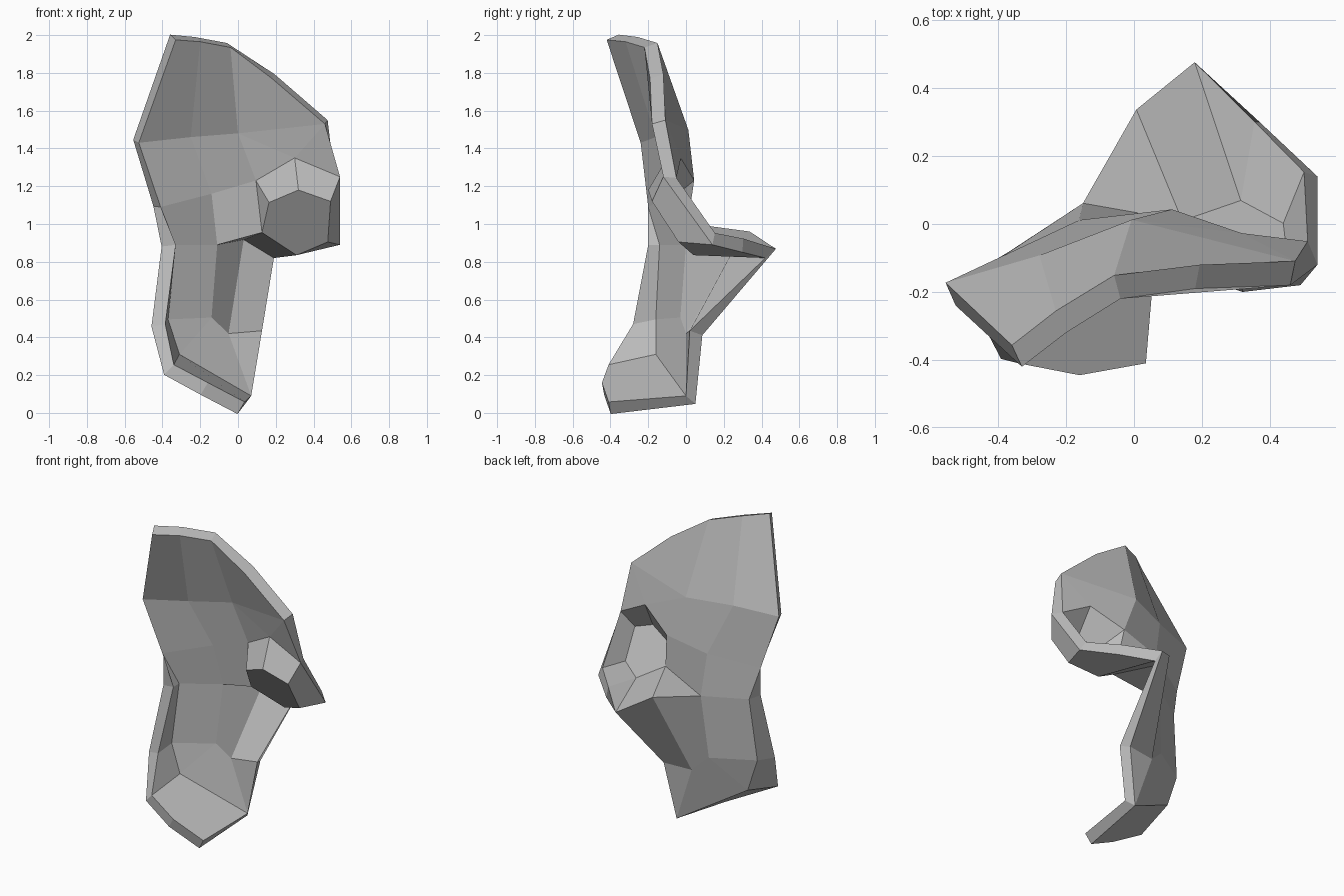
import bpy
import bmesh

cube = bpy.data.objects.get("Cube")
if cube:
    bpy.data.objects.remove(cube, do_unlink=True)

bone = bpy.data.materials.new("bone_grey")
bone.use_nodes = True
colour = (0.5, 0.5, 0.5, 1)
bone.diffuse_color = colour
bone.node_tree.nodes["Principled BSDF"].inputs["Base Color"].default_value = colour

bm = bmesh.new()


def points(*positions):
    return [bm.verts.new(p) for p in positions]


def panel(*corners):
    bm.faces.new(corners)


def strip(upper, lower):
    # Quads between two rows of equal length
    for i in range(len(upper) - 1):
        panel(upper[i], upper[i + 1], lower[i + 1], lower[i])


# Flared upper blade: crest, widest fan line and waist
crest = points((-.33, -.42, 1.975), (-.2, -.32, 1.965), (-.04, -.22, 1.935))
crest_right, crest_end = points((.18, -.19, 1.77), (.46, -.18, 1.53))
fan = points((-.525, -.24, 1.43), (-.25, -.16, 1.46), (0, -.06, 1.48))
waist = points((-.41, -.2, 1.09), (-.14, -.06, 1.16), (.095, -.03, 1.23))
strip(crest, fan)
strip(fan, waist)
panel(crest[-1], crest_right, crest_end, fan[-1])

# Socket that bulges forward and opens to the back
rim_top, rim_high, rim_low, rim_under, rim_tip = rim = points(
    (.3, -.1, 1.35), (.54, -.12, 1.25), (.54, .14, .89),
    (.37, .3, .85), (.19, .42, .82))
cup_top, cup_high, cup_low, cup_under = cup = points(
    (.32, -.2, 1.18), (.49, -.18, 1.12), (.475, -.04, .905), (.31, .04, .835))
cup_inner, cup_left = points((.127, -.045, .955), (.164, -.15, 1.114))
strip(rim[:-1], cup)
panel(*cup, cup_inner, cup_left)
panel(waist[-1], rim_top, cup_top, cup_left)
panel(waist[-1], cup_left, cup_inner)
panel(cup_under, rim_under, rim_tip)
panel(fan[-1], crest_end, rim_top)
panel(fan[-1], rim_top, waist[-1])
panel(crest_end, rim_high, rim_top)

# Narrow shaft with a forward flange on its outer edge
flange_high, flange_low = points((-.33, -.2, .89), (-.385, -.28, .47))
shaft = points((-.33, -.14, .89), (-.11, 0, .89), (.03, .28, .917))
base = points((-.37, -.16, .495), (-.14, -.03, .505), (-.05, 0, .42))
spine, branch_in = shaft[-1], base[-1]
strip(shaft, base)
panel(waist[0], waist[1], shaft[1], shaft[0])
panel(waist[1], waist[2], cup_inner, shaft[1])
panel(waist[0], shaft[0], flange_high)
panel(flange_high, shaft[0], base[0], flange_low)
panel(shaft[1], cup_inner, spine)
panel(cup_inner, cup_under, rim_tip, spine)

# Foot with a shelf that juts forward
foot_left, foot_right = points((-.31, -.16, .31), (.07, 0, .09))
shelf = points((-.34, -.41, .255), (-.16, -.445, .16), (.035, -.41, .058))
panel(base[0], base[1], foot_left)
panel(base[1], branch_in, foot_right, foot_left)
panel(flange_low, base[0], foot_left, shelf[0])
panel(foot_right, foot_left, *shelf)

# Side branch from the socket down to the foot
branch_out, = points((.127, .02, .435))
panel(spine, rim_tip, branch_out, branch_in)
panel(branch_in, branch_out, foot_right)

# Turn the sheet to face forward
bmesh.ops.recalc_face_normals(bm, faces=bm.faces)
if sum(f.normal.y * f.calc_area() for f in bm.faces) > 0:
    bmesh.ops.reverse_faces(bm, faces=bm.faces)

mesh = bpy.data.meshes.new("hip_bone")
bm.to_mesh(mesh)
bm.free()
mesh.materials.append(bone)
hip = bpy.data.objects.new("hip_bone", mesh)
bpy.context.collection.objects.link(hip)

# Wall thickness toward the back
wall = hip.modifiers.new("wall", "SOLIDIFY")
wall.thickness = 0.075
wall.offset = -1
